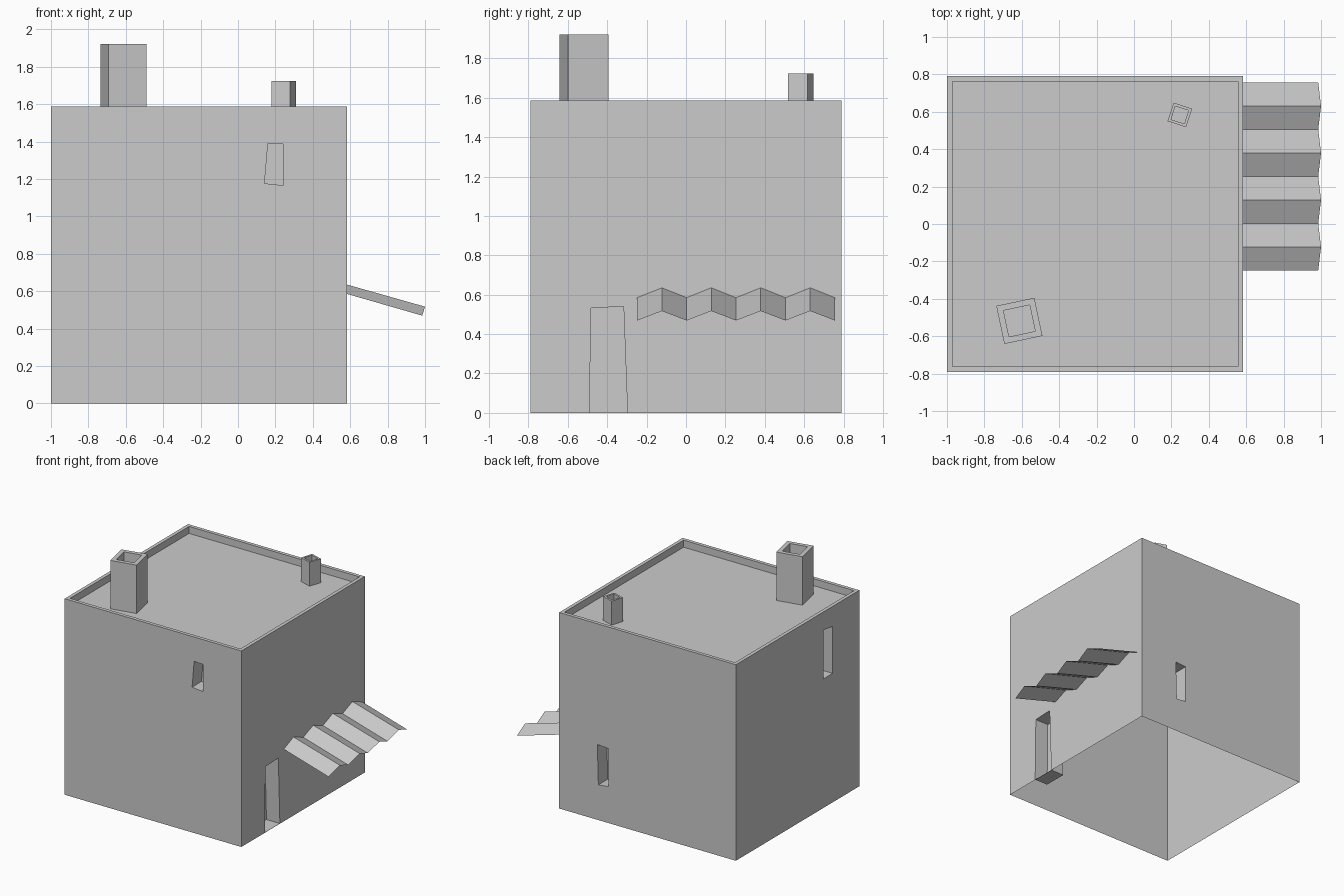
import bpy, bmesh
from math import radians
from mathutils import Matrix, Vector

if "Cube" in bpy.data.objects:
    bpy.data.objects.remove(bpy.data.objects["Cube"])


def make_object(name, bm):
    bmesh.ops.recalc_face_normals(bm, faces=bm.faces[:])
    mesh = bpy.data.meshes.new(name)
    bm.to_mesh(mesh)
    bm.free()
    obj = bpy.data.objects.new(name, mesh)
    bpy.context.collection.objects.link(obj)
    return obj


def box(size, centre):
    bm = bmesh.new()
    bmesh.ops.create_cube(bm, size=1)
    bmesh.ops.scale(bm, vec=size, verts=bm.verts)
    bmesh.ops.translate(bm, vec=centre, verts=bm.verts)
    return bm


def sink_top(bm, rim, depth):
    """Inset the top face and push it down to leave a rim."""
    top = max(bm.faces, key=lambda f: f.calc_center_median().z)
    bmesh.ops.inset_region(bm, faces=[top], thickness=rim)
    new = bmesh.ops.extrude_discrete_faces(bm, faces=[top])["faces"][0]
    bmesh.ops.translate(bm, vec=(0, 0, -depth), verts=new.verts)


def drop_bottom(bm):
    bm.faces.ensure_lookup_table()
    low = [f for f in bm.faces if all(abs(v.co.z - min(w.co.z for w in bm.verts)) < 1e-4
                                      for v in f.verts)]
    bmesh.ops.delete(bm, geom=low, context='FACES')


X0, X1, Y, H, FLOOR, DEPTH = -1.0, 0.583, 0.79, 1.587, 1.53, 0.12

# House body with a parapet around the sunken roof
bm = box((X1 - X0, 2 * Y, H), ((X0 + X1) / 2, 0, H / 2))
sink_top(bm, 0.04, H - FLOOR)
house = make_object("house_body", bm)


# Crooked door and window recesses: outline (along wall, z), wall axis, wall position, outward sign
def cut_recess(name, outline, axis, wall, sign):
    bm = bmesh.new()
    rings = []
    for d in (wall + sign * 0.1, wall - sign * DEPTH):
        rings.append([bm.verts.new((d, a, z) if axis == 'x' else (a, d, z))
                      for a, z in outline])
    bm.faces.new(rings[0])
    bm.faces.new(rings[1][::-1])
    for i in range(4):
        j = (i + 1) % 4
        bm.faces.new((rings[0][i], rings[1][i], rings[1][j], rings[0][j]))
    cutter = make_object(name + "_cutter", bm)
    mod = house.modifiers.new(name, 'BOOLEAN')
    mod.operation, mod.solver, mod.object = 'DIFFERENCE', 'EXACT', cutter
    bpy.context.view_layer.objects.active = house
    bpy.ops.object.modifier_apply(modifier=name)
    bpy.data.objects.remove(cutter)


cut_recess("door", [(-.49, .002), (-.297, .002), (-.317, .54), (-.482, .532)], 'x', X1, 1)
cut_recess("front_window", [(.142, 1.176), (.24, 1.166), (.24, 1.386), (.16, 1.39)], 'y', -Y, -1)
cut_recess("back_window", [(.143, .295), (.232, .285), (.241, .609), (.143, .603)], 'y', Y, 1)
cut_recess("left_window", [(-.443, 1.047), (-.328, 1.043), (-.328, 1.44), (-.443, 1.425)], 'x', X0, -1)

# The body is an open shell underneath
bm = bmesh.new()
bm.from_mesh(house.data)
drop_bottom(bm)
bm.to_mesh(house.data)
bm.free()


# Hollow twisted chimneys standing on the roof
def chimney(name, centre, side, rim, top, angle, hole):
    bm = box((side, side, top - FLOOR), (0, 0, (top + FLOOR) / 2))
    sink_top(bm, rim, hole)
    drop_bottom(bm)
    bm.transform(Matrix.Translation(Vector((*centre, 0))) @ Matrix.Rotation(radians(angle), 4, 'Z'))
    make_object(name, bm)


chimney("large_chimney", (-.613, -.518), .208, .046, 1.922, 12, .1)
chimney("small_chimney", (.245, .583), .104, .021, 1.724, -18, .06)

# Corrugated awning sheet sloping away from the wall
bm = bmesh.new()
pairs = []
for i in range(9):
    y, ridge = -.248 + i * .1255, i % 2
    pairs.append((bm.verts.new((X1, y, .585 + .05 * ridge)),
                  bm.verts.new((.985 + .015 * ridge, y, .469 + .048 * ridge))))
for (a, b), (c, d) in zip(pairs, pairs[1:]):
    bm.faces.new((a, b, d, c))
make_object("awning", bm)
